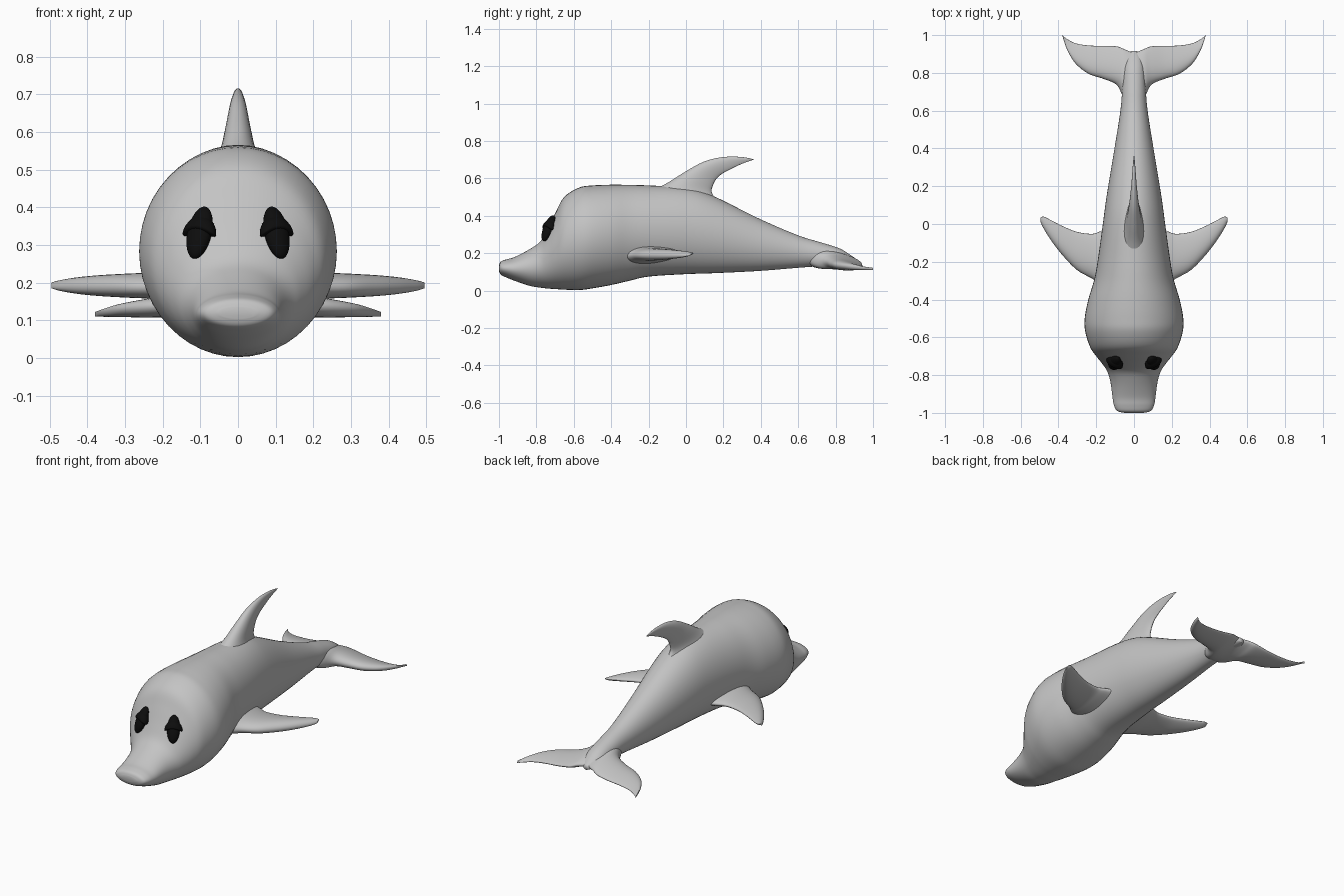
import bpy, bmesh, math
from mathutils import Vector, Matrix

cube = bpy.data.objects.get("Cube")
if cube:
    bpy.data.objects.remove(cube, do_unlink=True)


def material(name, rgb):
    m = bpy.data.materials.new(name)
    m.use_nodes = True
    m.diffuse_color = (*rgb, 1)
    m.node_tree.nodes["Principled BSDF"].inputs["Base Color"].default_value = (*rgb, 1)
    return m


skin = material("grey skin", (0.55, 0.55, 0.55))
black = material("eye black", (0.004, 0.004, 0.004))


def finish(name, bm, mat):
    bmesh.ops.recalc_face_normals(bm, faces=bm.faces)
    mesh = bpy.data.meshes.new(name)
    bm.to_mesh(mesh)
    bm.free()
    mesh.materials.append(mat)
    mesh.polygons.foreach_set("use_smooth", [True] * len(mesh.polygons))
    obj = bpy.data.objects.new(name, mesh)
    bpy.context.collection.objects.link(obj)
    return obj


def spline(rows, steps):
    """Catmull-Rom curve through rows of numbers."""
    rows = [Vector(r) for r in rows]
    out = []
    for i in range(len(rows) - 1):
        a, b, c, d = (rows[max(i - 1, 0)], rows[i], rows[i + 1],
                      rows[min(i + 2, len(rows) - 1)])
        for k in range(steps):
            t = k / steps
            out.append(b + (c - a) * (t / 2)
                       + (a * 2 - b * 5 + c * 4 - d) * (t * t / 2)
                       + (b * 3 - a - c * 3 + d) * (t ** 3 / 2))
    return out + [rows[-1]]


def loft(name, sections, axis, taper=0.0, sides=32, steps=5):
    """Skin oval rings. Each section: lead point, trail point, half thickness."""
    bm = bmesh.new()
    rings = []
    for r in spline(sections, steps):
        lead, trail, thick = Vector(r[0:3]), Vector(r[3:6]), max(r[6], 0.001)
        mid, half = (lead + trail) / 2, (lead - trail) / 2
        ring = []
        for k in range(sides):
            a = math.tau * k / sides
            w = thick * math.sin(a) * (1 + taper * math.cos(a))
            ring.append(bm.verts.new(mid + half * math.cos(a) + Vector(axis) * w))
        rings.append(ring)
    for p, q in zip(rings, rings[1:]):
        for k in range(sides):
            n = (k + 1) % sides
            bm.faces.new((p[k], p[n], q[n], q[k]))
    bm.faces.new(rings[0])
    bm.faces.new(rings[-1])
    return finish(name, bm, skin)


# Body: y, top, bottom, half width
body = [(-1.0, .135, .105, .05), (-.99, .155, .085, .088), (-.96, .167, .07, .106),
        (-.915, .18, .052, .114), (-.835, .222, .025, .125), (-.78, .262, .016, .142),
        (-.74, .33, .011, .168), (-.696, .42, .008, .203), (-.65, .502, .005, .233),
        (-.57, .551, .003, .258), (-.5, .562, .012, .261), (-.4, .566, .03, .242),
        (-.3, .565, .053, .212), (-.2, .562, .075, .193), (0, .55, .088, .165),
        (.147, .505, .093, .145), (.39, .385, .105, .105), (.6, .295, .122, .072),
        (.72, .258, .13, .062), (.82, .226, .132, .055), (.88, .19, .135, .04),
        (.915, .165, .14, .015)]
loft("body", [(0, y, t, 0, y, b, w) for y, t, b, w in body], (1, 0, 0), sides=48)

# Dorsal fin: lead y, z, trail y, z, half thickness
dorsal = [(-.22, .52, .24, .43, .075), (-.11, .57, .145, .51, .046),
          (-.01, .632, .145, .565, .032), (.09, .687, .18, .615, .022),
          (.19, .713, .25, .655, .013), (.29, .715, .31, .682, .007),
          (.36, .703, .36, .699, .002)]
loft("dorsal_fin", [(0, a, b, 0, c, d, t) for a, b, c, d, t in dorsal],
     (1, 0, 0), taper=.35)

# Pectoral fins: x, lead y, trail y, half thickness
pectoral = [(.08, -.36, 0, .055), (.17, -.325, -.035, .042), (.22, -.29, -.052, .034),
            (.3, -.245, -.042, .03), (.37, -.175, -.015, .026), (.43, -.1, .015, .02),
            (.475, -.03, .038, .012), (.495, .01, .035, .005)]
for side, s in (("left", 1), ("right", -1)):
    loft(side + "_pectoral_fin",
         [(s * x, a, .188, s * x, b, .2, t) for x, a, b, t in pectoral],
         (0, 0, 1), taper=.3)

# Tail flukes: x, lead y, trail y, z, half thickness
half = [(.05, .66, .925, .162, .046), (.09, .735, .94, .15, .036),
        (.16, .768, .943, .138, .028), (.24, .795, .945, .131, .023),
        (.31, .85, .957, .125, .016), (.355, .925, .98, .119, .009),
        (.38, .998, 1.0, .116, .002)]
centre = [(0, .64, .908, .166, .048)]
tail = [(-r[0], *r[1:]) for r in reversed(half)] + centre + half
loft("tail_flukes", [(x, a, z + .006, x, b, z - .006, t) for x, a, b, z, t in tail],
     (0, 0, 1), taper=.4)

# Eyes: upright oval with a drooping lid
for side, s in (("left", 1), ("right", -1)):
    place = (Matrix.Translation((s * .102, -.735, .333))
             @ Matrix.Rotation(s * math.radians(28), 4, "Z")
             @ Matrix.Rotation(math.radians(-24), 4, "X"))
    for part, size, z in (("eye", (.034, .026, .075), 0), ("eyelid", (.048, .031, .04), -.002)):
        bm = bmesh.new()
        bmesh.ops.create_uvsphere(bm, u_segments=24, v_segments=16, radius=1)
        if part == "eyelid":
            for v in bm.verts:
                if v.co.z < 0:
                    v.co.z *= .3
                v.co.z -= .35 * v.co.x ** 2
        bm.transform(place @ Matrix.Translation((0, 0, z + (.01 if part == "eyelid" else 0)))
                     @ Matrix.Diagonal((*size, 1)))
        finish(side + "_" + part, bm, black)
